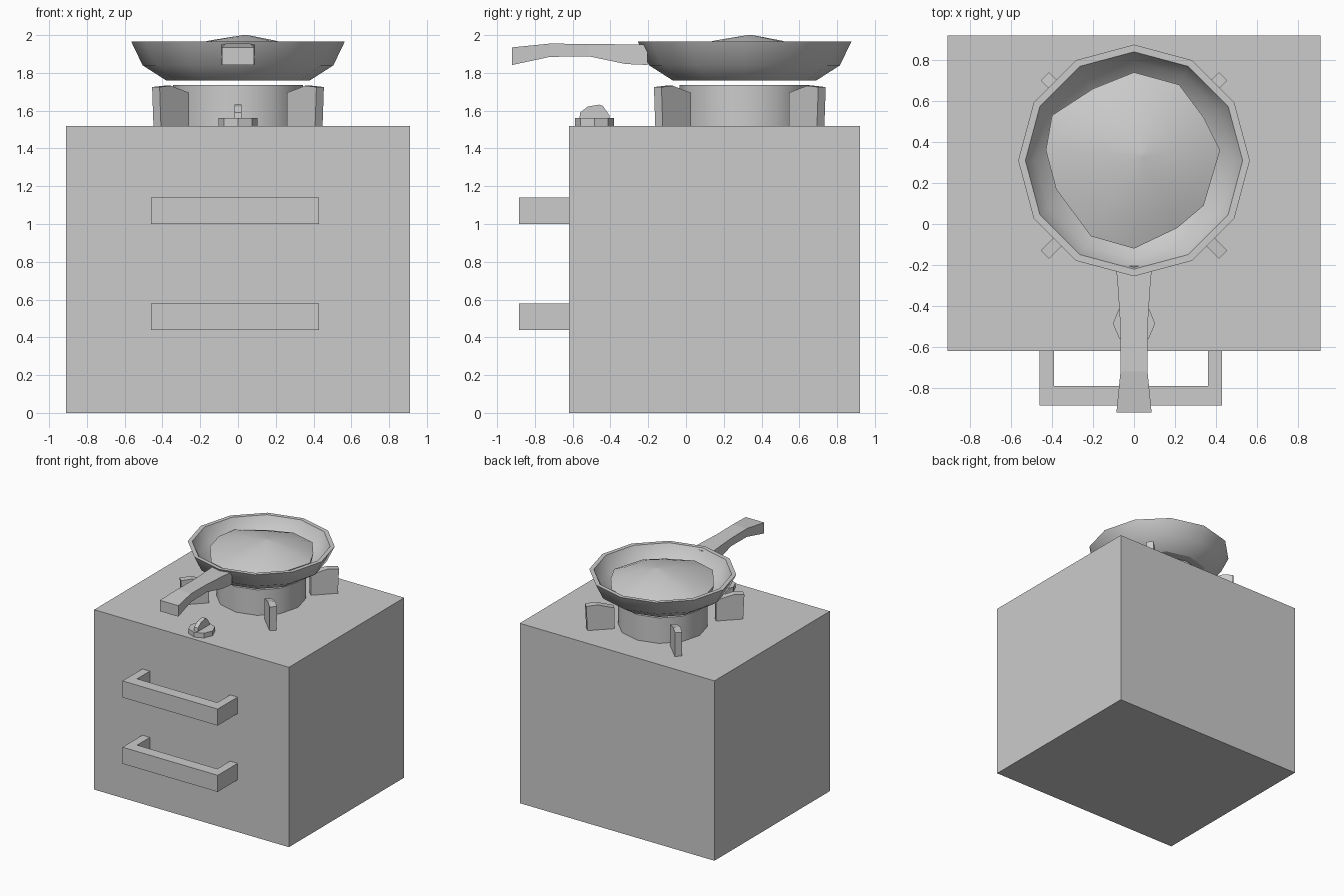
import bpy, bmesh, math
from mathutils import Matrix, Vector

if "Cube" in bpy.data.objects:
    bpy.data.objects.remove(bpy.data.objects["Cube"])

CY = 0.31  # burner and pan centre in y


def finish(name, bm, smooth=None):
    bmesh.ops.recalc_face_normals(bm, faces=bm.faces)
    me = bpy.data.meshes.new(name)
    bm.to_mesh(me)
    bm.free()
    ob = bpy.data.objects.new(name, me)
    bpy.context.collection.objects.link(ob)
    if smooth:
        bpy.ops.object.select_all(action='DESELECT')
        ob.select_set(True)
        bpy.context.view_layer.objects.active = ob
        bpy.ops.object.shade_smooth_by_angle(angle=math.radians(smooth))
    return ob


def loft(name, rings, smooth=None):
    """Join equal-length point rings and cap both ends."""
    bm = bmesh.new()
    vs = [[bm.verts.new(p) for p in r] for r in rings]
    n = len(rings[0])
    for a, b in zip(vs, vs[1:]):
        for i in range(n):
            j = (i + 1) % n
            bm.faces.new((a[i], a[j], b[j], b[i]))
    bm.faces.new(vs[0])
    bm.faces.new(vs[-1])
    return finish(name, bm, smooth)


def lathe(name, profile, sides, cy, smooth=None):
    angles = [2 * math.pi * i / sides for i in range(sides)]
    return loft(name, [[(r * math.cos(a), cy + r * math.sin(a), z) for a in angles]
                       for r, z in profile], smooth)


def prism(name, outline, lo, hi, place, smooth=None):
    """Extrude a 2D outline; place(u, v, w) maps it into the model."""
    return loft(name, [[place(u, v, w) for u, v in outline] for w in (lo, hi)], smooth)


# Cabinet
prism("cabinet", [(-.91, -.62), (.91, -.62), (.91, .92), (-.91, .92)], 0, 1.52,
      lambda u, v, w: (u, v, w))

# Drawer handles
u_shape = [(-.46, -.615), (-.46, -.885), (.43, -.885), (.43, -.615),
           (.36, -.615), (.36, -.79), (-.39, -.79), (-.39, -.615)]
for name, z in (("lower_handle", .44), ("upper_handle", 1.0)):
    prism(name, u_shape, z, z + .14, lambda u, v, w: (u, v, w))

# Burner
lathe("burner", [(.345, 1.515), (.345, 1.735)], 12, CY, 35)

# Pan supports standing on the diagonals
fin = [(.395, 1.515), (.605, 1.515), (.615, 1.725), (.53, 1.732), (.395, 1.695)]
for k in range(4):
    rot = Matrix.Rotation(math.radians(45 + 90 * k), 3, 'Z')
    prism(f"pan_support_{k + 1}", fin, -.028, .028,
          lambda u, v, w: rot @ Vector((u, w, v)) + Vector((0, CY - .025, 0)))

# Control knob
lathe("knob_base", [(.103, 1.515), (.103, 1.56)], 8, -.485)
grip = [(-.565, 1.555), (-.56, 1.59), (-.52, 1.622), (-.46, 1.632),
        (-.44, 1.625), (-.405, 1.575), (-.405, 1.555)]
prism("knob_grip", grip, -.018, .018, lambda u, v, w: (w, u, v))

# Frying pan, outside then inside
lathe("pan", [(.38, 1.76), (.505, 1.84), (.565, 1.965),
              (.53, 1.965), (.48, 1.865), (.36, 1.79)], 12, CY, 32)

# Pan handle: (y, half width, bottom, top)
stations = [(-.92, .086, 1.842, 1.935), (-.72, .066, 1.885, 1.955),
            (-.51, .066, 1.887, 1.953), (-.32, .078, 1.847, 1.951),
            (-.205, .088, 1.842, 1.949)]
loft("pan_handle", [[(-w, y, b), (w, y, b), (w, y, t), (-w, y, t)]
                    for y, w, b, t in stations])

# Food: uneven shallow dome in the pan
outline = [(-.43, .36), (-.40, .53), (-.20, .66), (0, .74), (.22, .68), (.34, .52),
           (.42, .36), (.34, .09), (.21, -.02), (0, -.12), (-.21, -.06), (-.38, .17)]
peak = Vector((.04, .34))
rings = []
for s, z in ((.96, 1.82), (1, 1.895), (.75, 1.935), (.4, 1.972), (.03, 2.0)):
    pts = [peak.lerp(Vector(p), s) for p in outline]
    rings.append([(p.x, p.y, z) for p in pts])
loft("food", rings, 40)
